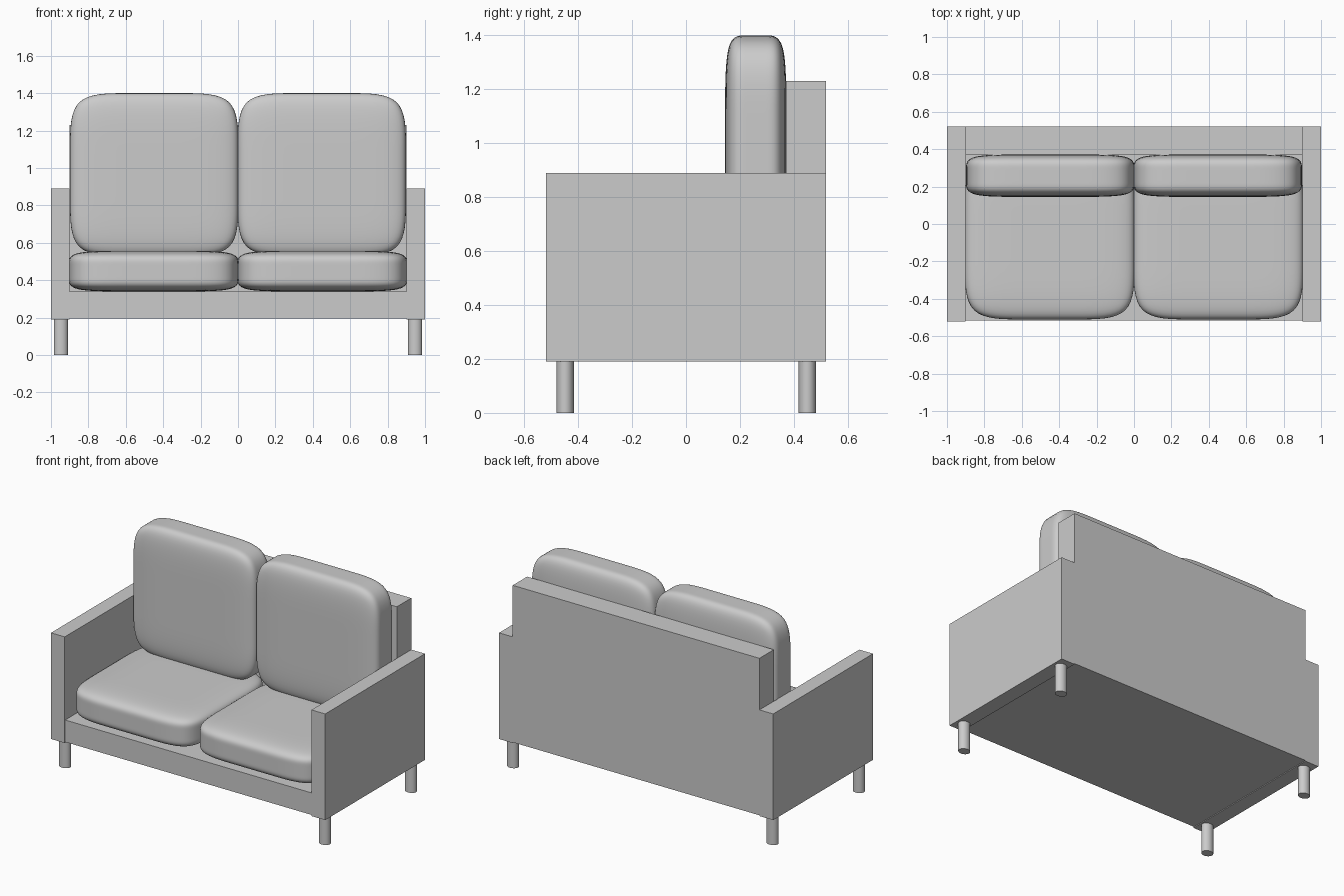
import bpy, bmesh
from mathutils import Vector

if "Cube" in bpy.data.objects:
    bpy.data.objects.remove(bpy.data.objects["Cube"])


def box(name, lo, hi, cuts=0):
    """Axis-aligned box from its two corners, optionally gridded."""
    lo, hi = Vector(lo), Vector(hi)
    bm = bmesh.new()
    bmesh.ops.create_cube(bm, size=1)
    if cuts:
        bmesh.ops.subdivide_edges(bm, edges=bm.edges[:], cuts=cuts, use_grid_fill=True)
    bmesh.ops.scale(bm, vec=hi - lo, verts=bm.verts)
    bmesh.ops.translate(bm, vec=(lo + hi) / 2, verts=bm.verts)
    mesh = bpy.data.meshes.new(name)
    bm.to_mesh(mesh)
    bm.free()
    obj = bpy.data.objects.new(name, mesh)
    bpy.context.collection.objects.link(obj)
    return obj


def cushion(name, lo, hi):
    """Soft pillow: a 3x3x3 box smoothed by subdivision."""
    obj = box(name, lo, hi, cuts=2)
    mod = obj.modifiers.new("soften", 'SUBSURF')
    mod.levels = mod.render_levels = 3
    for p in obj.data.polygons:
        p.use_smooth = True


# Frame
box("base", (-0.9, -0.515, 0.195), (0.9, 0.37, 0.34))
box("backrest", (-0.9, 0.37, 0.195), (0.9, 0.52, 1.23))

for side, s in (("left", -1), ("right", 1)):
    # Arm
    x0, x1 = sorted((s * 0.9, s * 1.0))
    box(f"{side}_arm", (x0, -0.52, 0.19), (x1, 0.52, 0.89))

    # Cushions
    x0, x1 = sorted((s * -0.003, s * 0.905))
    cushion(f"{side}_seat_cushion", (x0, -0.51, 0.34), (x1, 0.37, 0.557))
    x0, x1 = sorted((s * -0.002, s * 0.898))
    cushion(f"{side}_back_cushion", (x0, 0.145, 0.53), (x1, 0.372, 1.40))

    # Legs
    for end, y in (("front", -0.448), ("back", 0.45)):
        bpy.ops.mesh.primitive_cylinder_add(vertices=32, radius=1, depth=1,
                                            location=(s * 0.947, y, 0.097))
        leg = bpy.context.object
        leg.name = f"{side}_{end}_leg"
        leg.scale = (0.038, 0.032, 0.194)
        bpy.ops.object.transform_apply(location=False, rotation=False, scale=True)
        bpy.ops.object.shade_smooth_by_angle()
